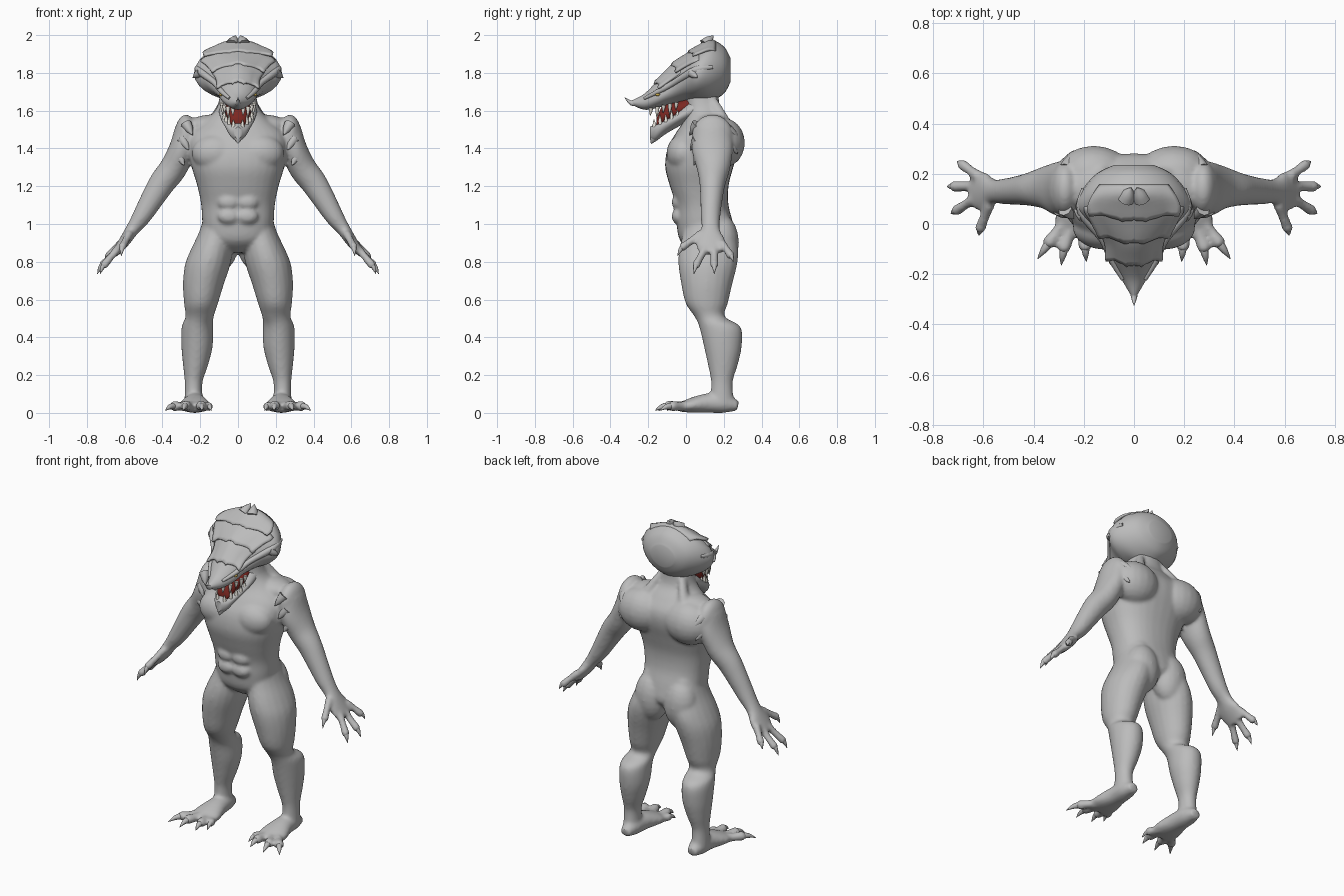
import bpy, bmesh, math
from mathutils import Vector, Matrix

cube = bpy.data.objects.get("Cube")
if cube:
    bpy.data.objects.remove(cube, do_unlink=True)


def material(name, rgb):
    mat = bpy.data.materials.new(name)
    mat.use_nodes = True
    mat.diffuse_color = (*rgb, 1)
    mat.node_tree.nodes["Principled BSDF"].inputs["Base Color"].default_value = (*rgb, 1)
    return mat


SKIN = material("grey skin", (.5, .5, .5))
TEETH = material("ivory teeth", (.88, .85, .78))
MOUTH = material("dark red mouth", (.2, .02, .015))
EYE = material("yellow eye", (.6, .42, .08))


def smooth_rows(rows, steps=4):
    """Pass a soft curve through rows of numbers."""
    out = []
    last = len(rows) - 1
    for i in range(last):
        quad = [Vector(rows[min(max(k, 0), last)]) for k in range(i - 1, i + 3)]
        a, b, c, d = quad
        for s in range(steps):
            t = s / steps
            out.append(b + (c - a) * t / 2 + (a - b * 2.5 + c * 2 - d / 2) * t * t
                       + (b * 3 - a - c * 3 + d) * t ** 3 / 2)
    return out + [Vector(rows[last])]


def skin_rings(bm, rings):
    """Join closed rings of points into a capped tube."""
    loops = [[bm.verts.new(p) for p in ring] for ring in rings]
    n = len(loops[0])
    for low, high in zip(loops, loops[1:]):
        for k in range(n):
            bm.faces.new((low[k], low[(k + 1) % n], high[(k + 1) % n], high[k]))
    bm.faces.new(loops[0])
    bm.faces.new(loops[-1])


def limb(bm, rows, axis=None, ref=(0, 1, 0), sides=20, steps=4, power=1):
    """Loft ellipses along a path; each row is x, y, z, half width, half depth."""
    rows = smooth_rows(rows, steps)
    rings = []
    for i, row in enumerate(rows):
        ahead, behind = rows[min(i + 1, len(rows) - 1)], rows[max(i - 1, 0)]
        t = Vector(axis) if axis else Vector((ahead - behind)[:3]).normalized()
        f = Vector(ref)
        f = (f - t * f.dot(t)).normalized()
        side = f.cross(t)
        ring = []
        for k in range(sides):
            ang = math.tau * k / sides
            c, s = math.cos(ang), math.sin(ang)
            c, s = (math.copysign(abs(v) ** power, v) for v in (c, s))
            ring.append(Vector(row[:3]) + side * c * row[3] + f * s * row[4])
        rings.append(ring)
    skin_rings(bm, rings)


def ball(bm, centre, radii):
    m = Matrix.Translation(centre) @ Matrix.Diagonal((*radii, 1))
    bmesh.ops.create_uvsphere(bm, u_segments=20, v_segments=12, radius=1, matrix=m)


def spike(bm, root, tip, r, lift=0):
    """Curved claw, tooth or thorn."""
    root, tip = Vector(root), Vector(tip)
    mid = (root + tip) / 2 + Vector((0, 0, lift))
    limb(bm, [(*root, r, r), (*mid, r * .7, r * .7), (*tip, .001, .001)],
         ref=(.3, .5, .8), sides=8, steps=3)


def finish(bm, name, mat, mirror=True, blend=False, solid=0):
    bmesh.ops.recalc_face_normals(bm, faces=bm.faces)
    mesh = bpy.data.meshes.new(name)
    bm.to_mesh(mesh)
    bm.free()
    mesh.materials.append(mat)
    obj = bpy.data.objects.new(name, mesh)
    bpy.context.collection.objects.link(obj)
    bpy.ops.object.select_all(action="DESELECT")
    obj.select_set(True)
    bpy.context.view_layer.objects.active = obj
    bpy.ops.object.shade_smooth_by_angle(angle=math.radians(45))
    if solid:
        obj.modifiers.new("thickness", "SOLIDIFY").thickness = solid
    if mirror:
        obj.modifiers.new("mirror", "MIRROR").use_mirror_merge = False
    if blend:
        remesh = obj.modifiers.new("blend", "REMESH")
        remesh.mode = "VOXEL"
        remesh.voxel_size = .01
        remesh.use_smooth_shade = True
        relax = obj.modifiers.new("relax", "SMOOTH")
        relax.factor, relax.iterations = .5, 7


# Torso and neck
UP = (0, 0, 1)
body = bmesh.new()
limb(body, [(0, .12, .85, .06, .08), (0, .115, .91, .17, .145), (0, .1, 1, .188, .15),
            (0, .085, 1.1, .195, .14), (0, .07, 1.2, .215, .155), (0, .07, 1.3, .245, .18),
            (0, .09, 1.4, .262, .188), (0, .11, 1.48, .25, .165), (0, .11, 1.55, .17, .12),
            (0, .09, 1.62, .11, .09), (0, .08, 1.74, .09, .09)], UP, sides=32, power=.86)

# Muscle groups
ball(body, (.115, -.015, 1.375), (.13, .088, .1))
ball(body, (.16, .2, 1.43), (.15, .112, .13))
ball(body, (.13, .14, 1.52), (.14, .1, .06))
ball(body, (.275, .14, 1.47), (.06, .11, .11))
ball(body, (.1, .19, .9), (.105, .09, .15))
for row in range(3):
    ball(body, (.048, -.04, 1.19 - row * .075), (.06, .036, .042))
limb(body, [(.07, .13, 1.66, .02, .03), (.1, .17, 1.6, .025, .03), (.13, .2, 1.53, .04, .04)])

# Arms and palms
limb(body, [(.27, .14, 1.5, .065, .1), (.295, .14, 1.4, .07, .11), (.34, .145, 1.3, .073, .09),
            (.4, .14, 1.22, .07, .07), (.45, .135, 1.14, .062, .06), (.51, .13, 1.04, .05, .052),
            (.56, .13, .97, .036, .05), (.6, .13, .91, .03, .08), (.645, .14, .85, .022, .07)])

# Legs
limb(body, [(.1, .11, 1.06, .075, .11), (.115, .12, .96, .09, .135), (.14, .12, .86, .112, .157),
            (.162, .115, .78, .12, .155), (.183, .11, .68, .108, .135), (.196, .11, .58, .09, .112),
            (.203, .125, .51, .075, .08), (.215, .18, .455, .084, .11), (.217, .195, .35, .083, .1),
            (.225, .195, .25, .066, .078), (.235, .19, .16, .047, .057),
            (.235, .19, .06, .049, .065)], UP)

# Feet
limb(body, [(.23, .275, .035, .03, .025), (.23, .21, .05, .052, .05), (.228, .12, .052, .062, .052),
            (.23, .03, .04, .085, .04), (.23, -.04, .028, .08, .022)], ref=UP)

# Fingers and toes, each ending in a claw
claws = bmesh.new()
DIGITS = [
    ((.62, .19, .9), (.682, .235, .835), (.705, .25, .8), .023),
    ((.64, .15, .86), (.715, .15, .785), (.745, .15, .735), .023),
    ((.635, .1, .87), (.707, .055, .785), (.73, .042, .735), .023),
    ((.575, .08, .95), (.612, -.015, .88), (.618, -.045, .83), .023),
    ((.28, 0, .035), (.335, -.07, .036), (.385, -.14, .012), .028),
    ((.245, 0, .035), (.278, -.09, .038), (.29, -.165, .012), .028),
    ((.205, 0, .035), (.195, -.085, .038), (.19, -.15, .012), .028),
    ((.185, .02, .03), (.155, -.045, .034), (.142, -.1, .012), .025),
]
for root, knuckle, tip, r in DIGITS:
    mid = (Vector(root) + Vector(knuckle)) / 2
    limb(body, [(*root, r, r), (*mid, r * .88, r * .88), (*knuckle, r, r)],
         ref=(.3, .5, .8), sides=12)
    ball(body, knuckle, (r, r, r))
    spike(claws, knuckle, tip, r * .7, .008)
finish(body, "body", SKIN, blend=True)
finish(claws, "claws", SKIN)

# Jagged tufts around the shoulders
tufts = bmesh.new()
for root, tip in [((.275, .06, 1.53), (.24, .02, 1.47)), ((.295, .06, 1.45), (.26, .025, 1.39)),
                  ((.315, .075, 1.37), (.285, .04, 1.31)), ((.27, .22, 1.5), (.245, .285, 1.45)),
                  ((.28, .22, 1.43), (.26, .275, 1.37))]:
    spike(tufts, root, tip, .03)
finish(tufts, "shoulder_tufts", SKIN)


def section(row, ang, grow=0):
    """Point on a wedge-sided cross-section: y, half width, top, side, bottom."""
    y, w, top, side, bottom = row
    s, c = math.sin(ang), math.cos(ang)
    height = (top - side if c > 0 else side - bottom) + grow
    return Vector((math.copysign(abs(s) ** 1.15, s) * (w + grow), y, side + c * height))


def shell(name, rows, mat):
    bm = bmesh.new()
    skin_rings(bm, [[section(r, math.tau * k / 28) for k in range(28)]
                    for r in smooth_rows(rows, 5)])
    finish(bm, name, mat, mirror=False)


# Skull, lower jaw and mouth lining
SKULL = [(-.285, .012, 1.655, 1.642, 1.63), (-.22, .05, 1.69, 1.645, 1.605),
         (-.15, .09, 1.76, 1.67, 1.615), (-.08, .115, 1.835, 1.71, 1.635),
         (0, .18, 1.895, 1.77, 1.65), (.06, .232, 1.935, 1.795, 1.65), (.13, .21, 1.975, 1.81, 1.65),
         (.2, .15, 1.94, 1.82, 1.69), (.235, .08, 1.88, 1.815, 1.75)]
shell("skull", SKULL, SKIN)
shell("lower_jaw", [(.08, .1, 1.69, 1.62, 1.56), (.01, .1, 1.65, 1.59, 1.54),
                    (-.05, .09, 1.595, 1.56, 1.51), (-.11, .072, 1.555, 1.53, 1.475),
                    (-.16, .05, 1.53, 1.5, 1.44), (-.19, .018, 1.515, 1.48, 1.45)], SKIN)
shell("mouth_lining", [(.03, .07, 1.68, 1.63, 1.58), (-.05, .07, 1.65, 1.6, 1.55),
                       (-.12, .055, 1.63, 1.57, 1.52), (-.155, .035, 1.56, 1.53, 1.5)], MOUTH)

# Overlapping chevron crest plates with raised, spiked corners
fine = smooth_rows(SKULL, 16)


def skull_point(y, ang, grow):
    return section(min(fine, key=lambda r: abs(r[0] - y)), ang, grow)


for number, (front, length, spread) in enumerate(
        [(-.19, .16, 1.15), (-.1, .17, 1.05), (-.01, .17, .85)]):
    bm = bmesh.new()
    grid = []
    for i in range(9):
        back = i / 8
        line = []
        for k in range(25):
            u = abs(k / 12 - 1)
            corner = max(0, u - .75) * 4
            arch = max(0, 1 - u * 3)
            y = front + back * length + (1 - back) * (.06 * u + .025 * arch - .02 * corner)
            lift = (1 - back) * (.014 + .022 * corner) + .001
            line.append(bm.verts.new(skull_point(y, (k / 12 - 1) * spread, lift)))
        grid.append(line)
    for a, b in zip(grid, grid[1:]):
        for k in range(24):
            bm.faces.new((a[k], a[k + 1], b[k + 1], b[k]))
    finish(bm, "crest_plate_%d" % (number + 1), SKIN, mirror=False, solid=.012)

# Brow and cheek ridges, crown peak, nose horn and chin spur
ridges = bmesh.new()
limb(ridges, [(.045, -.22, 1.665, .008, .008), (.09, -.14, 1.705, .014, .014),
              (.125, -.06, 1.75, .016, .016), (.212, .05, 1.815, .016, .02),
              (.2, .14, 1.83, .01, .01)], ref=UP, sides=10)
spike(ridges, (.2, .03, 1.8), (.24, .06, 1.775), .025)
spike(ridges, (.03, .1, 1.95), (.012, .145, 1.998), .035)
finish(ridges, "head_ridges", SKIN)
horn = bmesh.new()
spike(horn, (0, -.25, 1.645), (0, -.325, 1.67), .02, -.018)
spike(horn, (0, -.16, 1.475), (0, -.185, 1.425), .03)
finish(horn, "nose_horn_and_chin_spur", SKIN, mirror=False)

# Teeth along both jaws
teeth = bmesh.new()
for k in range(5):
    t = k / 4
    x, y = .088 - .06 * t * t, -.05 - .135 * t
    top = 1.645 - .03 * t
    size = .042 + .018 * (k % 2)
    spike(teeth, (x, y, top), (x * .95, y - .004, top - size), .012)
    low = 1.575 - .05 * t
    spike(teeth, (x * .85, y * .9, low - .01), (x * .88, y * .92, low + size * .7), .011)
finish(teeth, "teeth", TEETH)

# Eyes
eyes = bmesh.new()
ball(eyes, (.09, -.15, 1.685), (.01, .012, .008))
finish(eyes, "eyes", EYE)
